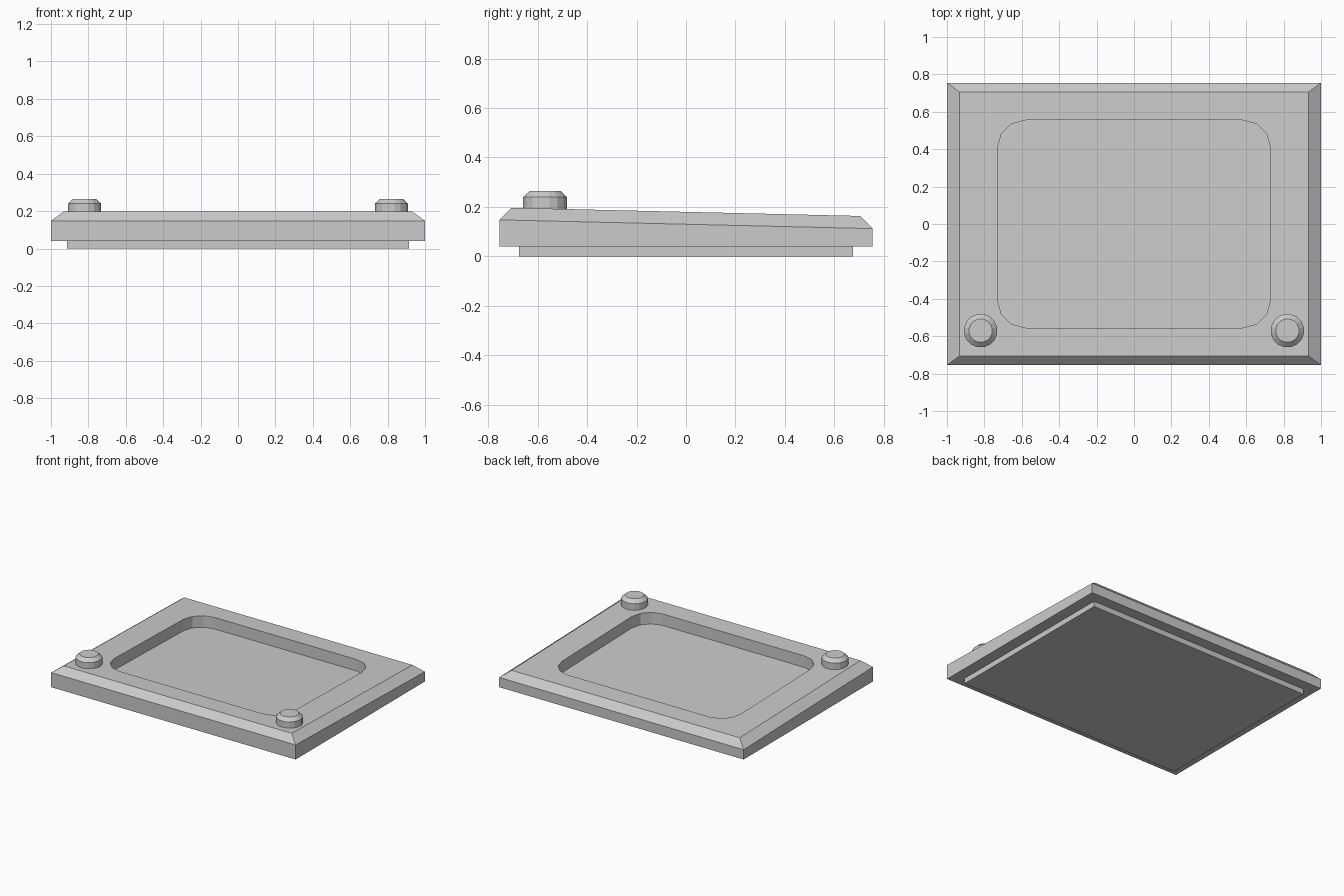
import bpy, bmesh
from math import sin, cos, pi

if "Cube" in bpy.data.objects:
    bpy.data.objects.remove(bpy.data.objects["Cube"])

SLOPE = -0.0235   # the top falls gently towards the back


def finish(name, bm):
    bmesh.ops.recalc_face_normals(bm, faces=bm.faces)
    me = bpy.data.meshes.new(name)
    bm.to_mesh(me)
    bm.free()
    ob = bpy.data.objects.new(name, me)
    bpy.context.collection.objects.link(ob)
    return ob


def rect(hx, hy):
    return [(hx, hy), (-hx, hy), (-hx, -hy), (hx, -hy)]


def rounded(hx, hy, r, steps):
    pts = []
    for i, (x, y) in enumerate(rect(hx - r, hy - r)):
        for k in range(steps + 1):
            a = pi / 2 * (i + k / steps)
            pts.append((x + r * cos(a), y + r * sin(a)))
    return pts


def circle(r, n):
    return [(r * cos(2 * pi * (i + .5) / n), r * sin(2 * pi * (i + .5) / n)) for i in range(n)]


def ring(bm, pts, z, slope=0.0):
    return [bm.verts.new((x, y, z + slope * y)) for x, y in pts]


def bridge(bm, a, b):
    n = len(a)
    for i in range(n):
        j = (i + 1) % n
        bm.faces.new((a[i], a[j], b[j], b[i]))


def stack(bm, rings):
    for a, b in zip(rings, rings[1:]):
        bridge(bm, a, b)


# base plate
bm = bmesh.new()
rings = [ring(bm, rect(0.915, 0.675), z) for z in (0, 0.04)]
stack(bm, rings)
for r in rings:
    bm.faces.new(r)
finish("base_plate", bm)

# tray body: sloped, chamfered slab with a rounded recess
bm = bmesh.new()
STEPS = 3
bottom = ring(bm, rect(1, 0.755), 0.04)
side = ring(bm, rect(1, 0.755), 0.13, SLOPE)
top = ring(bm, rect(0.933, 0.705), 0.18, SLOPE)
recess = rounded(0.73, 0.555, 0.15, STEPS)
rim = ring(bm, recess, 0.18, SLOPE)
floor = ring(bm, recess, 0.095, SLOPE)
bm.faces.new(bottom)
stack(bm, [bottom, side, top])
for i in range(4):
    c = i * (STEPS + 1)
    for k in range(STEPS):
        bm.faces.new((top[i], rim[c + k], rim[c + k + 1]))
    bm.faces.new((top[i], rim[c + STEPS], rim[(c + STEPS + 1) % len(rim)], top[(i + 1) % 4]))
stack(bm, [rim, floor])
bm.faces.new(floor)
finish("tray_body", bm)

# two chamfered buttons at the front corners
for label, x in (("left", -0.82), ("right", 0.82)):
    bm = bmesh.new()
    rings = [ring(bm, circle(r, 16), z) for r, z in ((0.09, 0.17), (0.09, 0.24), (0.063, 0.265))]
    stack(bm, rings)
    bm.faces.new(rings[0])
    bm.faces.new(rings[-1])
    finish("button_" + label, bm).location = (x, -0.57, 0)
